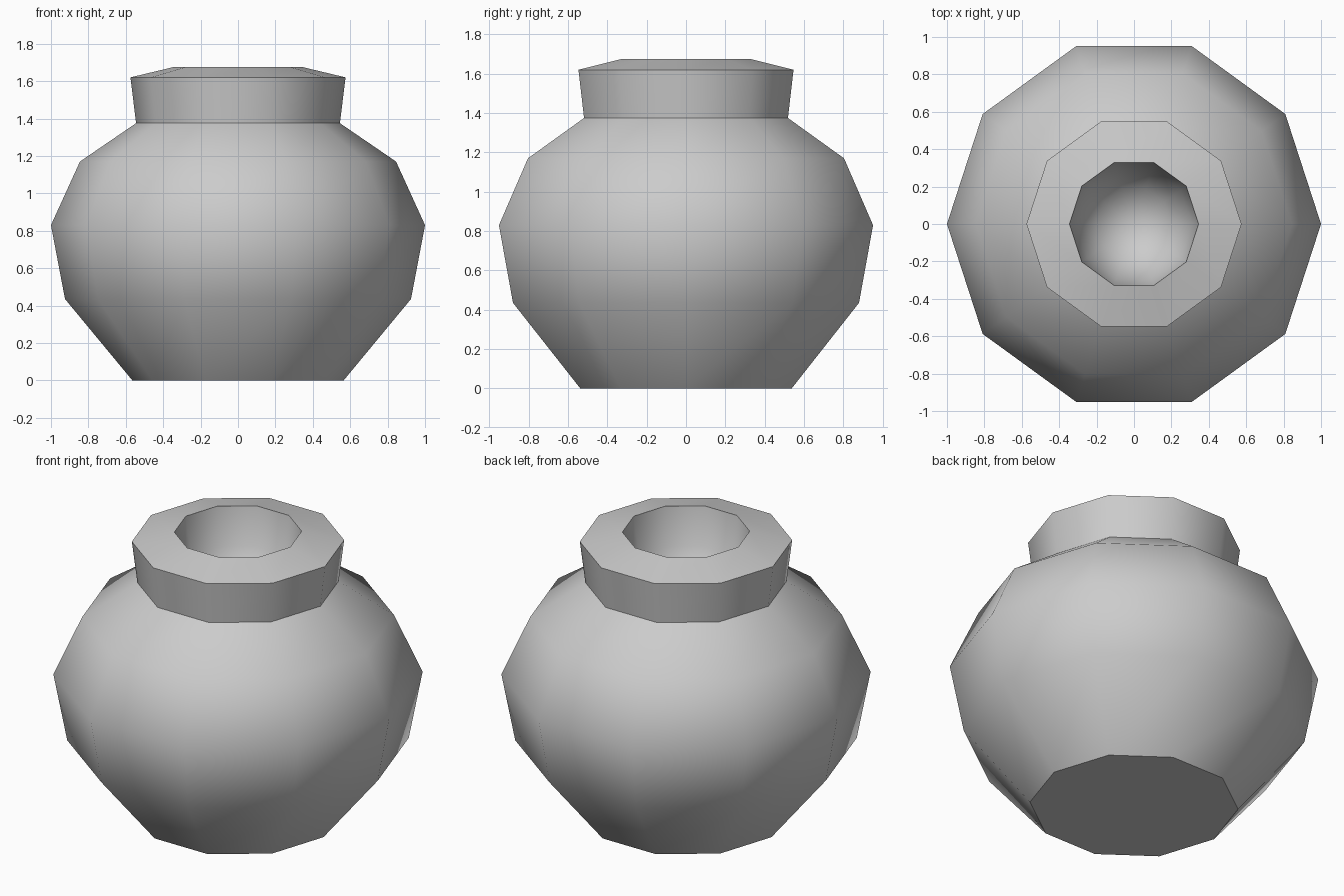
import bpy, bmesh, math

SIDES = 10

cube = bpy.data.objects.get("Cube")
if cube:
    bpy.data.objects.remove(cube, do_unlink=True)

grey = bpy.data.materials.new("plain_grey")
grey.use_nodes = True
colour = (0.6, 0.6, 0.6, 1)
grey.diffuse_color = colour
grey.node_tree.nodes["Principled BSDF"].inputs["Base Color"].default_value = colour

# Pot outline as (radius, height): base, belly, neck, lip, then the rounded hollow
PROFILE = [(0, 0), (0.565, 0), (0.925, 0.435), (1, 0.83), (0.845, 1.17),
           (0.545, 1.375), (0.575, 1.62), (0.345, 1.675),
           (0.31, 1.45), (0.2, 1.28), (0, 1.2)]


def lathe(name, profile, sides, material):
    """Spin a profile that starts and ends on the z axis."""
    bm = bmesh.new()
    verts = [bm.verts.new((r, 0, z)) for r, z in profile]
    edges = [bm.edges.new(pair) for pair in zip(verts, verts[1:])]
    bmesh.ops.spin(bm, geom=verts + edges, cent=(0, 0, 0), axis=(0, 0, 1),
                   angle=math.tau, steps=sides)
    bmesh.ops.remove_doubles(bm, verts=bm.verts, dist=0.001)
    bmesh.ops.recalc_face_normals(bm, faces=bm.faces)
    # Merge the flat base into one polygon
    base = [f for f in bm.faces if all(v.co.z < 0.001 for v in f.verts)]
    bmesh.ops.dissolve_faces(bm, faces=base, use_verts=True)
    mesh = bpy.data.meshes.new(name)
    bm.to_mesh(mesh)
    bm.free()
    mesh.materials.append(material)
    obj = bpy.data.objects.new(name, mesh)
    bpy.context.collection.objects.link(obj)
    return obj


pot = lathe("pot", PROFILE, SIDES, grey)

# Smooth belly and hollow, crisp base, neck and lip
bpy.ops.object.select_all(action="DESELECT")
pot.select_set(True)
bpy.context.view_layer.objects.active = pot
bpy.ops.object.shade_smooth_by_angle(angle=math.radians(46))
